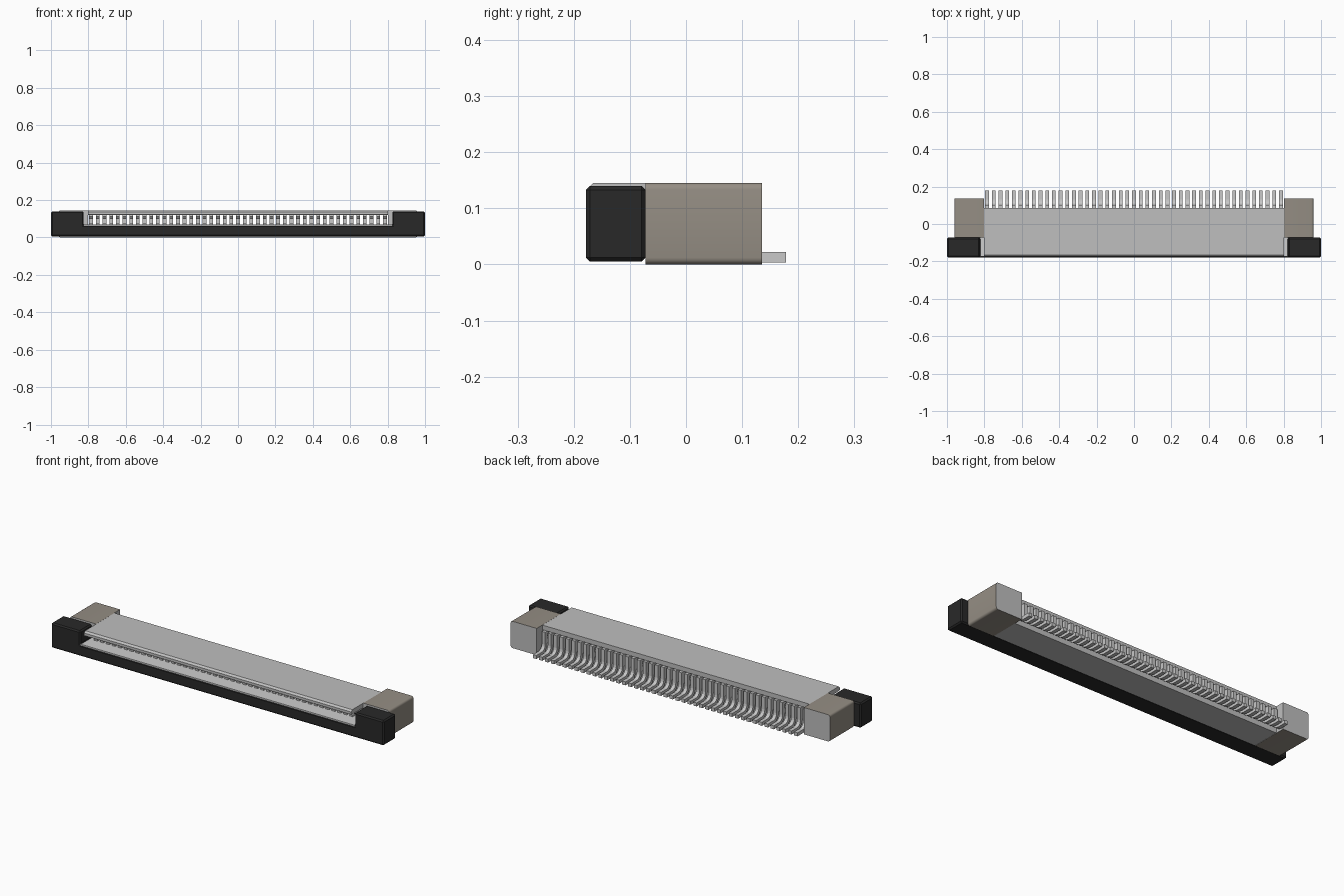
import bpy, bmesh, math
from mathutils import Vector

cube = bpy.data.objects.get("Cube")
if cube:
    bpy.data.objects.remove(cube, do_unlink=True)


def material(name, rgb):
    m = bpy.data.materials.new(name)
    m.diffuse_color = (*rgb, 1)
    m.use_nodes = True
    bsdf = next(n for n in m.node_tree.nodes if n.type == 'BSDF_PRINCIPLED')
    bsdf.inputs["Base Color"].default_value = (*rgb, 1)
    return m


GREY = material("housing grey", (0.52, 0.52, 0.52))
TAN = material("warm tan", (0.30, 0.27, 0.23))
BLACK = material("slider black", (0.022, 0.022, 0.022))
METAL = material("contact metal", (0.58, 0.58, 0.58))
PALE = material("pale grey", (0.62, 0.62, 0.62))


def add_prism(bm, points, axis, lo, hi):
    """Extrude a closed 2D profile along x (points are y,z) or y (points are x,z)."""
    def place(p, d):
        return Vector((d, p[0], p[1])) if axis == 'x' else Vector((p[0], d, p[1]))
    face = bm.faces.new([bm.verts.new(place(p, lo)) for p in points])
    ext = bmesh.ops.extrude_face_region(bm, geom=[face])
    move = place((0, 0), hi - lo)
    bmesh.ops.translate(bm, vec=move,
                        verts=[g for g in ext["geom"] if isinstance(g, bmesh.types.BMVert)])


def finish(bm, name, mats):
    bmesh.ops.recalc_face_normals(bm, faces=bm.faces)
    mesh = bpy.data.meshes.new(name)
    bm.to_mesh(mesh)
    bm.free()
    for m in mats:
        mesh.materials.append(m)
    ob = bpy.data.objects.new(name, mesh)
    bpy.context.collection.objects.link(ob)
    return ob


def prism(name, points, axis, lo, hi, mat):
    bm = bmesh.new()
    add_prism(bm, points, axis, lo, hi)
    return finish(bm, name, [mat])


def rect(a0, a1, b0, b1):
    return [(a0, b0), (a1, b0), (a1, b1), (a0, b1)]


# Sliding actuator: low bar with a tall block at each end
half = [(1, 0.005), (1, 0.14), (0.825, 0.14), (0.825, 0.066)]
outline = half + [(-x, z) for x, z in reversed(half)]
slider = prism("slider", outline, 'y', -0.178, -0.072, BLACK)
bev = slider.modifiers.new("chamfer", 'BEVEL')
bev.width = 0.007
bev.segments = 1
bev.limit_method = 'ANGLE'

# Pale tongue lying on the slider bar
prism("tongue", rect(-0.175, -0.04, 0.055, 0.070), 'x', -0.8245, 0.8245, PALE)

# Housing floor and roof
prism("housing_floor", rect(-0.072, 0.085, 0.001, 0.055), 'x', -0.805, 0.805, GREY)
prism("housing_roof",
      [(-0.175, 0.122), (-0.175, 0.136), (-0.165, 0.145), (0.086, 0.145), (0.086, 0.120), (-0.165, 0.120)],
      'x', -0.803, 0.803, GREY)

# End blocks: tan wrapped around top, bottom and outside, grey elsewhere
for side, label in ((1, "left"), (-1, "right")):
    bm = bmesh.new()
    add_prism(bm, rect(*sorted((0.803 * side, 0.96 * side)), 0.0, 0.1455), 'y', -0.072, 0.135)
    edges = [e for e in bm.edges
             if all(abs(v.co.x) > 0.9 for v in e.verts)
             and abs(e.verts[0].co.y - e.verts[1].co.y) > 0.1]
    bmesh.ops.bevel(bm, geom=edges, offset=0.012, segments=4, profile=0.5, affect='EDGES')
    bmesh.ops.recalc_face_normals(bm, faces=bm.faces)
    for f in bm.faces:
        f.normal_update()
        f.material_index = int(abs(f.normal.y) < 0.5 and f.normal.x * side > -0.5)
        f.smooth = abs(f.normal.y) < 0.5
    block = finish(bm, label + "_end_block", [GREY, TAN])
    bpy.ops.object.select_all(action='DESELECT')
    block.select_set(True)
    bpy.context.view_layer.objects.active = block
    bpy.ops.object.shade_smooth_by_angle(angle=math.radians(35))


# Contact profile: foot, curved heel, upright and two arms reaching forward
def arc(cy, cz, r, a0, a1, n=5):
    steps = [math.radians(a0 + (a1 - a0) * i / (n - 1)) for i in range(n)]
    return [(cy + r * math.cos(a), cz + r * math.sin(a)) for a in steps]


contact = ([(0.178, 0.003), (0.178, 0.022)]
           + arc(0.132, 0.052, 0.030, 270, 180)
           + [(0.102, 0.119), (-0.12, 0.119), (-0.13, 0.112), (-0.12, 0.100),
              (0.080, 0.104), (0.080, 0.078), (-0.10, 0.078), (-0.10, 0.060), (0.086, 0.054)]
           + arc(0.132, 0.049, 0.046, 180, 270))

COUNT, PITCH, WIDTH = 45, 0.0357, 0.020
bm = bmesh.new()
for i in range(COUNT):
    x = (i - (COUNT - 1) / 2) * PITCH
    add_prism(bm, contact, 'x', x - WIDTH / 2, x + WIDTH / 2)
finish(bm, "contacts", [METAL])
